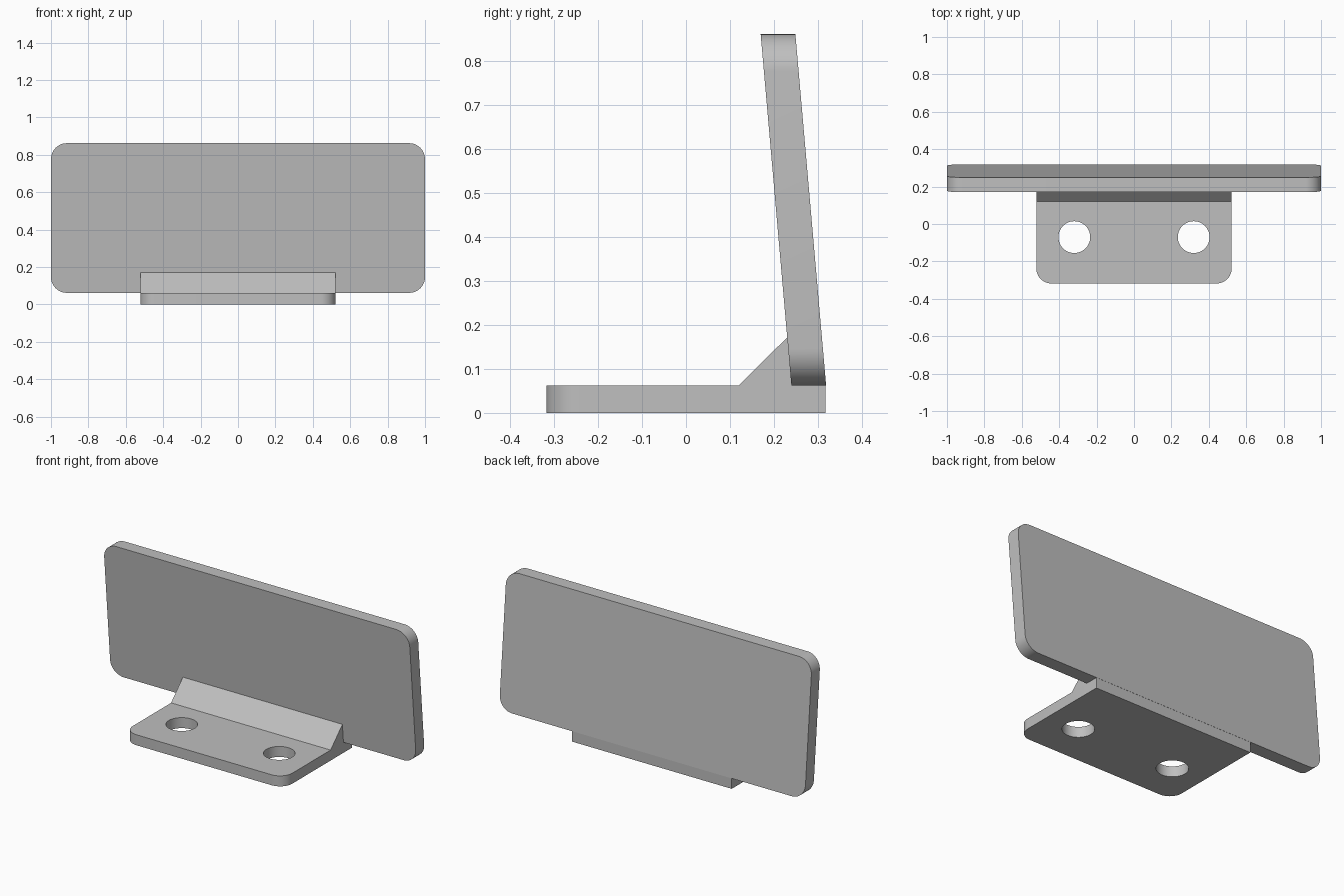
import bpy, bmesh
from math import sin, cos, pi, radians
from mathutils import Vector

cube = bpy.data.objects.get("Cube")
if cube:
    bpy.data.objects.remove(cube, do_unlink=True)

grey = bpy.data.materials.new("plain grey")
grey.use_nodes = True
colour = (0.52, 0.52, 0.52, 1)
grey.diffuse_color = colour
grey.node_tree.nodes["Principled BSDF"].inputs["Base Color"].default_value = colour


def arc(cx, cy, r, start, sweep, steps):
    angles = [start + sweep * i / steps for i in range(steps + 1)]
    return [(cx + r * cos(a), cy + r * sin(a)) for a in angles]


def rounded_rect(x, low, high, r, round_top):
    pts = arc(-x + r, low + r, r, pi, pi / 2, 12)
    pts += arc(x - r, low + r, r, -pi / 2, pi / 2, 12)
    if round_top:
        pts += arc(x - r, high - r, r, 0, pi / 2, 12)
        pts += arc(-x + r, high - r, r, pi / 2, pi / 2, 12)
    else:
        pts += [(x, high), (-x, high)]
    return pts


def extruded(name, loops, place, depth):
    """Fill the loops (the first is the outline, others holes) and extrude."""
    bm = bmesh.new()
    edges = []
    for loop in loops:
        verts = [bm.verts.new(place(u, v)) for u, v in loop]
        edges += [bm.edges.new((a, b)) for a, b in zip(verts, verts[1:] + verts[:1])]
    bmesh.ops.triangle_fill(bm, edges=edges, use_beauty=True)
    new = bmesh.ops.extrude_face_region(bm, geom=bm.faces[:], use_keep_orig=True)
    moved = [g for g in new["geom"] if isinstance(g, bmesh.types.BMVert)]
    bmesh.ops.translate(bm, verts=moved, vec=Vector(depth))
    bmesh.ops.recalc_face_normals(bm, faces=bm.faces[:])
    mesh = bpy.data.meshes.new(name)
    bm.to_mesh(mesh)
    bm.free()
    mesh.materials.append(grey)
    obj = bpy.data.objects.new(name, mesh)
    bpy.context.collection.objects.link(obj)
    bpy.ops.object.select_all(action="DESELECT")
    obj.select_set(True)
    bpy.context.view_layer.objects.active = obj
    bpy.ops.object.shade_smooth_by_angle(angle=radians(30))
    return obj


base_top, half_width = 0.062, 0.522
lean = -0.07 / 0.8


def plate_front(z):
    return 0.24 + lean * (z - base_top)


# Mounting foot with two screw holes and rounded front corners
holes = [arc(x, -0.07, 0.085, 0, 2 * pi, 48)[:-1] for x in (-0.319, 0.319)]
extruded("mounting_foot", [rounded_rect(half_width, -0.318, 0.318, 0.08, False)] + holes,
         lambda x, y: (x, y, 0), (0, 0, base_top))

# Leaning plate, sheared so its top and bottom edges stay level
extruded("leaning_plate", [rounded_rect(1, base_top, 0.862, 0.085, True)],
         lambda x, z: (x, plate_front(z), z), (0, 0.079, 0))

# Sloped brace between foot and plate
brace_top = 0.172
profile = [(0.12, base_top), (0.24, base_top), (plate_front(brace_top), brace_top)]
extruded("sloped_brace", [profile],
         lambda y, z: (-half_width, y, z), (2 * half_width, 0, 0))
